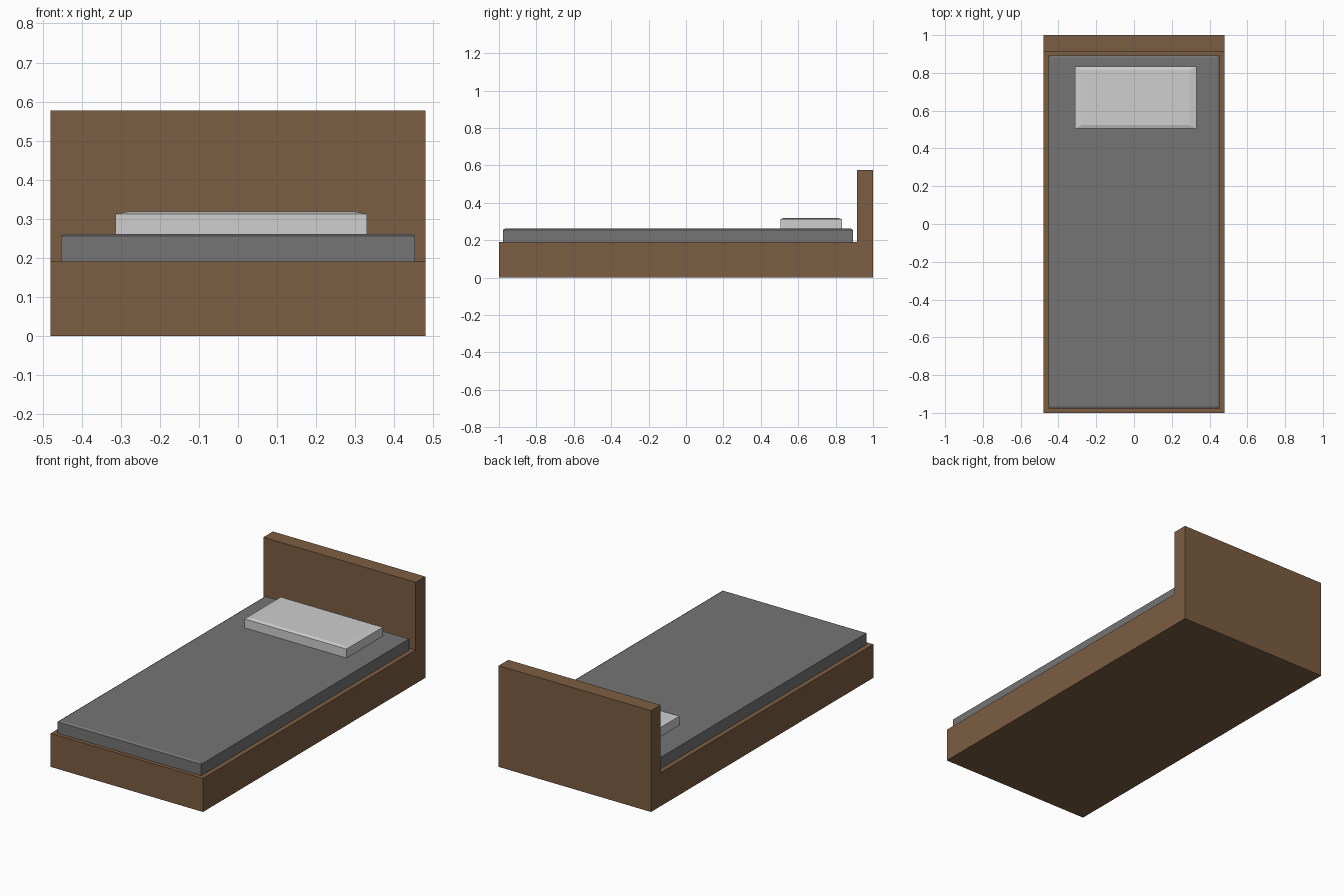
import bpy, bmesh

if "Cube" in bpy.data.objects:
    bpy.data.objects.remove(bpy.data.objects["Cube"])


def material(name, rgb):
    m = bpy.data.materials.new(name)
    m.diffuse_color = (*rgb, 1)
    m.use_nodes = True
    m.node_tree.nodes["Principled BSDF"].inputs["Base Color"].default_value = m.diffuse_color
    return m


def finish(name, bm, mat):
    bmesh.ops.recalc_face_normals(bm, faces=bm.faces)
    me = bpy.data.meshes.new(name)
    bm.to_mesh(me)
    bm.free()
    me.materials.append(mat)
    ob = bpy.data.objects.new(name, me)
    bpy.context.collection.objects.link(ob)
    return ob


def chamfered_slab(name, x0, x1, y0, y1, z0, z1, ix, iy, iz, mat):
    """Box whose top edge is chamfered by ix, iy across and iz down."""
    bm = bmesh.new()
    rings = []
    for z, dx, dy in ((z0, 0, 0), (z1 - iz, 0, 0), (z1, ix, iy)):
        rings.append([bm.verts.new((x, y, z)) for x, y in (
            (x0 + dx, y0 + dy), (x1 - dx, y0 + dy),
            (x1 - dx, y1 - dy), (x0 + dx, y1 - dy))])
    bm.faces.new(rings[0])
    bm.faces.new(rings[-1])
    for a, b in zip(rings, rings[1:]):
        for i in range(4):
            j = (i + 1) % 4
            bm.faces.new((a[i], a[j], b[j], b[i]))
    return finish(name, bm, mat)


wood = material("brown wood", (0.202, 0.110, 0.055))
grey = material("grey fabric", (0.178, 0.178, 0.178))
white = material("pale pillow", (0.62, 0.62, 0.62))

# Bed base and headboard: one L-shaped side profile extruded across x
bm = bmesh.new()
profile = [(-1, 0), (1, 0), (1, 0.577), (0.914, 0.577), (0.914, 0.191), (-1, 0.191)]
side = bm.faces.new([bm.verts.new((-0.48, y, z)) for y, z in profile])
ext = bmesh.ops.extrude_face_region(bm, geom=[side])
bmesh.ops.translate(bm, vec=(0.96, 0, 0),
                    verts=[v for v in ext["geom"] if isinstance(v, bmesh.types.BMVert)])
finish("bed_frame", bm, wood)

# Mattress and pillow
chamfered_slab("mattress", -0.453, 0.453, -0.978, 0.892, 0.191, 0.262,
               0.011, 0.011, 0.006, grey)
chamfered_slab("pillow", -0.313, 0.33, 0.505, 0.833, 0.258, 0.319,
               0.034, 0.018, 0.006, white)
